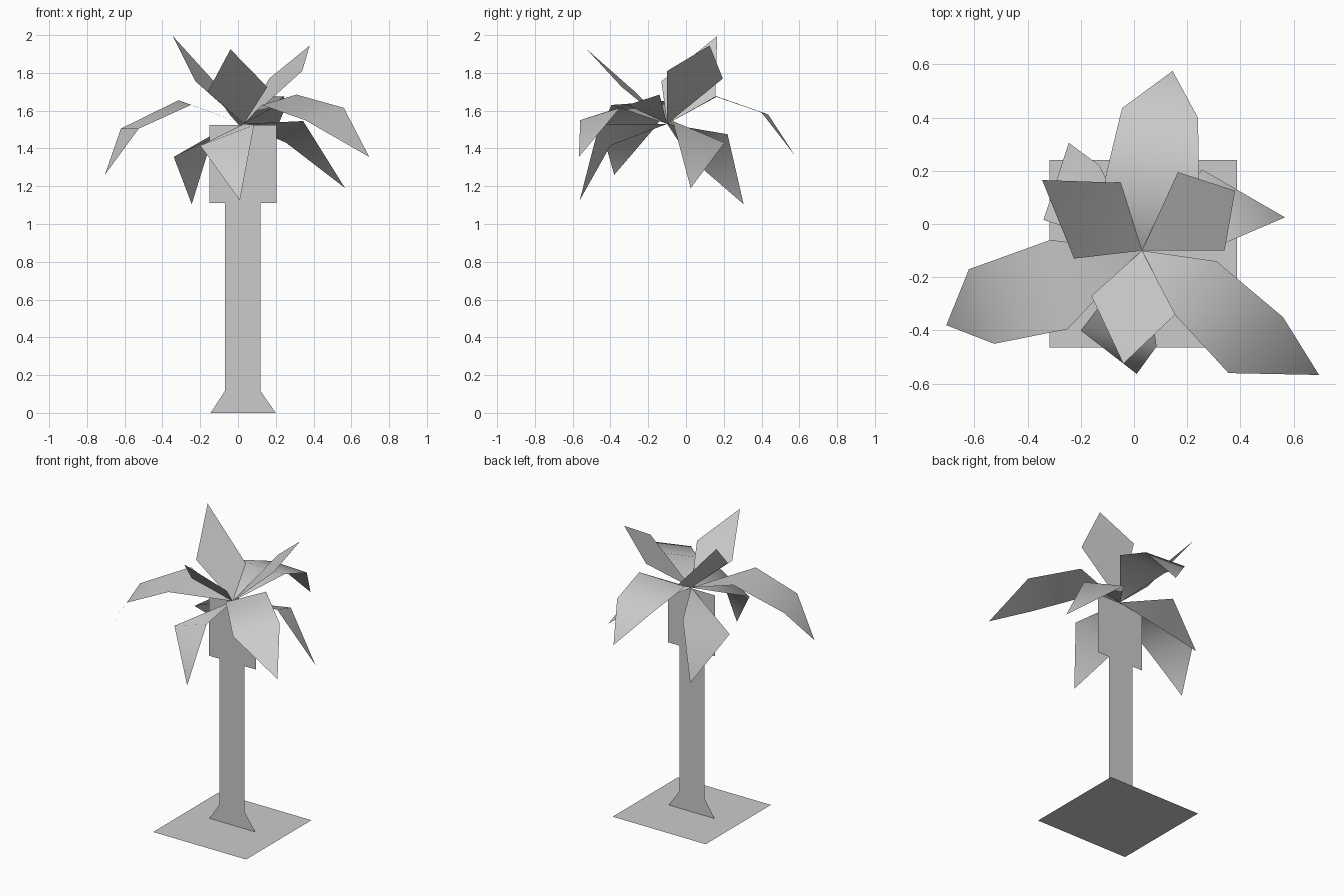
import bpy

# Remove the default object only
default_cube = bpy.data.objects.get("Cube")
if default_cube:
    bpy.data.objects.remove(default_cube, do_unlink=True)

# One flat grey for the whole model
grey = bpy.data.materials.new("plain grey")
grey.use_nodes = True
colour = (0.6, 0.6, 0.6, 1)
grey.diffuse_color = colour
grey.node_tree.nodes["Principled BSDF"].inputs["Base Color"].default_value = colour

CROWN = (0.03, -0.1, 1.53)   # point where every leaf is attached
TRUNK_Y = CROWN[1]


def sheet(name, points, faces, smooth=False):
    """Make a thin one-sided surface from points and faces."""
    mesh = bpy.data.meshes.new(name)
    mesh.from_pydata(points, [], faces)
    mesh.materials.append(grey)
    for polygon in mesh.polygons:
        polygon.use_smooth = smooth
    mesh.update()
    obj = bpy.data.objects.new(name, mesh)
    bpy.context.collection.objects.link(obj)
    return obj


def leaf(name, *pairs, tip):
    """Folded leaf: crown point, then pairs of edge points, then the tip.
    In each pair the first point is the right-hand edge seen from the crown."""
    points = [CROWN]
    for right_edge, left_edge in pairs:
        points += [right_edge, left_edge]
    points.append(tip)
    last = len(points) - 1
    faces = [(0, 1, 2)]
    for i in range(1, last - 2, 2):
        faces.append((i, i + 2, i + 3, i + 1))
    faces.append((last - 2, last, last - 1))
    return sheet(name, points, faces, smooth=True)


def upright_panel(name, profile):
    """Flat panel facing the front, from (left x, right x, height) rows."""
    points = []
    for low_x, high_x, height in profile:
        points += [(low_x, TRUNK_Y, height), (high_x, TRUNK_Y, height)]
    faces = [(i, i + 1, i + 3, i + 2) for i in range(0, len(points) - 2, 2)]
    return sheet(name, points, faces)


# Square ground plate
bpy.ops.mesh.primitive_plane_add(size=0.703, location=(0.035, -0.112, 0))
ground = bpy.context.object
ground.name = "ground_plate"
ground.data.materials.append(grey)

# Flat trunk with flared foot, and the wider panel under the crown
upright_panel("trunk", [(-0.145, 0.2, 0), (-0.07, 0.12, 0.115), (-0.07, 0.12, 1.11)])
upright_panel("trunk_top", [(-0.15, 0.205, 1.11), (-0.15, 0.205, 1.525)])

# Three short leaves raised above the crown
leaf("raised_leaf_front",
     ((-0.16, -0.27, 1.7), (0.155, -0.34, 1.725)), tip=(-0.04, -0.525, 1.925))
leaf("raised_leaf_back_right",
     ((-0.05, 0.155, 1.67), (-0.225, -0.13, 1.755)), tip=(-0.345, 0.165, 1.995))
leaf("raised_leaf_back_left",
     ((0.34, -0.1, 1.81), (0.165, 0.195, 1.77)), tip=(0.38, 0.125, 1.945))

# Three long arching leaves
leaf("arching_leaf_left",
     ((0.125, -0.31, 1.63), (0.31, -0.14, 1.685)),
     ((0.355, -0.56, 1.55), (0.56, -0.35, 1.615)), tip=(0.695, -0.567, 1.355))
leaf("arching_leaf_right",
     ((-0.315, -0.06, 1.655), (-0.25, -0.395, 1.63)),
     ((-0.62, -0.17, 1.505), (-0.525, -0.45, 1.505)), tip=(-0.705, -0.38, 1.26))
leaf("arching_leaf_back",
     ((0.245, 0.155, 1.675), (-0.11, 0.165, 1.675)),
     ((0.24, 0.4, 1.59), (-0.045, 0.435, 1.58)), tip=(0.145, 0.575, 1.365))

# Three short leaves drooping below the crown
leaf("drooping_leaf_left",
     ((0.345, -0.07, 1.545), (0.255, 0.205, 1.43)), tip=(0.567, 0.025, 1.19))
leaf("drooping_leaf_right",
     ((-0.13, 0.22, 1.475), (-0.34, 0.015, 1.355)), tip=(-0.245, 0.305, 1.105))
leaf("drooping_leaf_front",
     ((-0.2, -0.4, 1.415), (0.085, -0.46, 1.525)), tip=(0.01, -0.563, 1.125))
